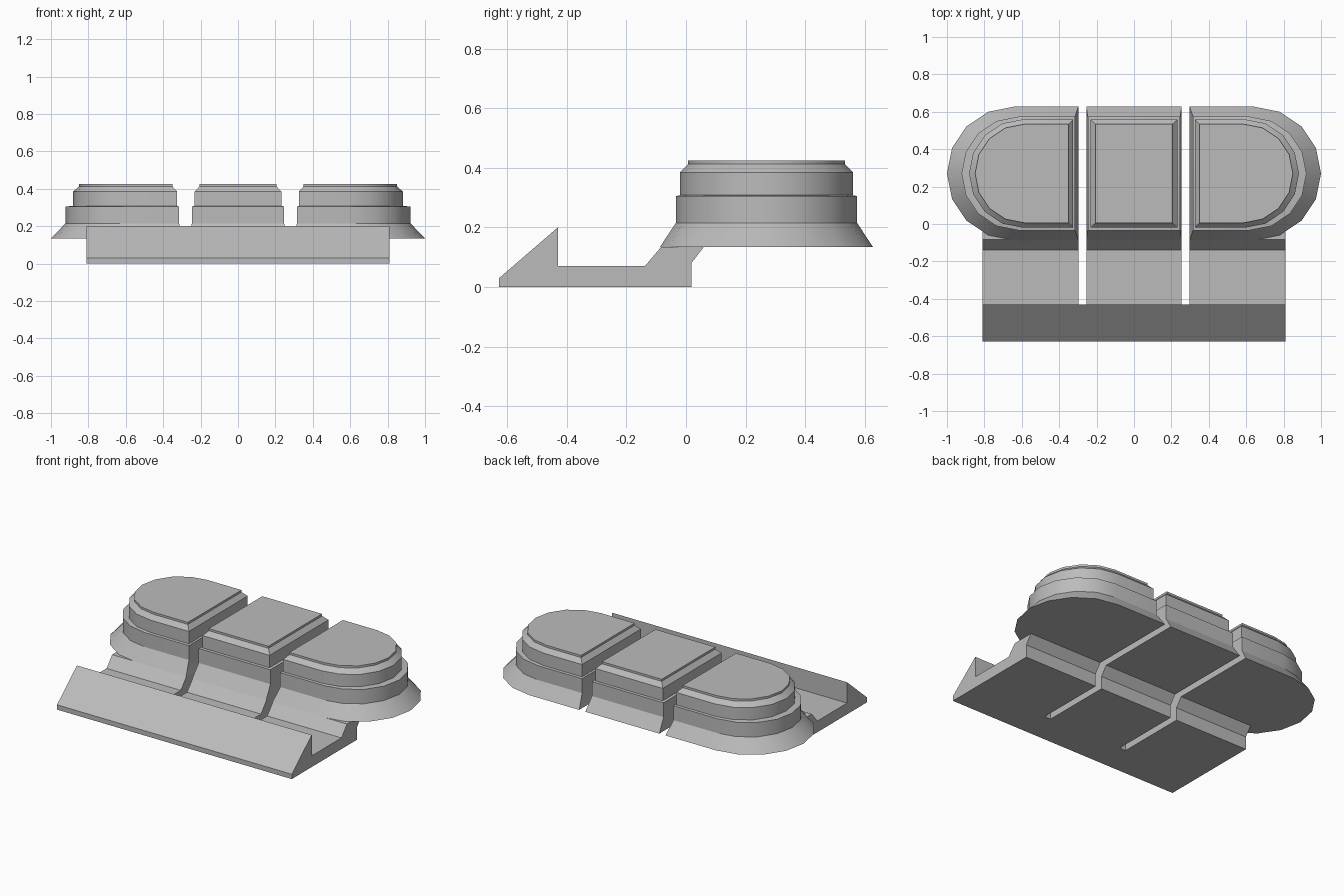
import bpy
import bmesh
from math import sin, cos, pi, radians

cube = bpy.data.objects.get("Cube")
if cube:
    bpy.data.objects.remove(cube, do_unlink=True)

grey = bpy.data.materials.new("plain grey")
grey.use_nodes = True
COLOUR = (0.5, 0.5, 0.5, 1)
grey.diffuse_color = COLOUR
grey.node_tree.nodes["Principled BSDF"].inputs["Base Color"].default_value = COLOUR

MID_Y = 0.27        # centre line of the buttons
SLOT_IN, SLOT_OUT = 0.255, 0.298


def loft(name, rings):
    """Closed solid through matching rings of points, capped at both ends."""
    bm = bmesh.new()
    loops = [[bm.verts.new(p) for p in ring] for ring in rings]
    n = len(loops[0])
    for a, b in zip(loops, loops[1:]):
        for i in range(n):
            j = (i + 1) % n
            bm.faces.new((a[i], a[j], b[j], b[i]))
    bm.faces.new(loops[0])
    bm.faces.new(loops[-1])
    bmesh.ops.recalc_face_normals(bm, faces=bm.faces)
    mesh = bpy.data.meshes.new(name)
    bm.to_mesh(mesh)
    bm.free()
    mesh.materials.append(grey)
    obj = bpy.data.objects.new(name, mesh)
    bpy.context.collection.objects.link(obj)
    return obj


def select(obj):
    bpy.ops.object.select_all(action='DESELECT')
    obj.select_set(True)
    bpy.context.view_layer.objects.active = obj


def prism(name, profile, x0, x1):
    return loft(name, [[(x, y, z) for y, z in profile] for x in (x0, x1)])


# Base: front wedge, flat tongue and ramp, split by two slots
base = prism("base", [(-0.627, 0), (-0.627, 0.03), (-0.43, 0.2), (-0.43, 0.07),
                      (-0.138, 0.07), (-0.083, 0.135), (0.06, 0.135),
                      (0.018, 0.08), (0.018, 0)], -0.81, 0.81)
for side in (-1, 1):
    cutter = prism("slot_cutter", [(-0.43, -0.1), (-0.43, 0.4), (0.3, 0.4), (0.3, -0.1)],
                   side * SLOT_IN, side * SLOT_OUT)
    cutter.hide_render = True
    mod = base.modifiers.new("slot", 'BOOLEAN')
    mod.operation = 'DIFFERENCE'
    mod.solver = 'EXACT'
    mod.object = cutter
    select(base)
    bpy.ops.object.modifier_apply(modifier=mod.name)
    bpy.data.objects.remove(cutter, do_unlink=True)

# Button tiers: height, half depth, outer x, inner x, half width of middle button
TIERS = [
    (0.135, 0.357, 1.0, 0.298, 0.255),
    (0.215, 0.304, 0.922, 0.315, 0.247),
    (0.305, 0.304, 0.922, 0.315, 0.247),
    (0.308, 0.29, 0.882, 0.325, 0.232),
    (0.385, 0.29, 0.882, 0.325, 0.232),
    (0.412, 0.264, 0.85, 0.35, 0.206),
    (0.425, 0.264, 0.85, 0.35, 0.206),
]


def round_ring(side, z, r, outer, inner):
    """Outline with a straight inner edge and a half-round outer end."""
    arc = [(outer - r + r * cos(a), MID_Y + r * sin(a))
           for a in (-pi / 2 + pi * i / 8 for i in range(9))]
    outline = [(inner, MID_Y + r), (inner, MID_Y - r)] + arc
    return [(side * x, y, z) for x, y in outline]


buttons = [
    loft(name, [round_ring(side, z, r, outer, inner) for z, r, outer, inner, _ in TIERS])
    for name, side in (("left_button", 1), ("right_button", -1))
]
buttons.append(loft("middle_button", [
    [(sx * w, MID_Y + sy * r, z) for sx, sy in ((-1, -1), (1, -1), (1, 1), (-1, 1))]
    for z, r, _, _, w in TIERS
]))

# Smooth the rounded ends, keep tier edges crisp
for obj in buttons:
    select(obj)
    bpy.ops.object.shade_smooth_by_angle(angle=radians(28))
